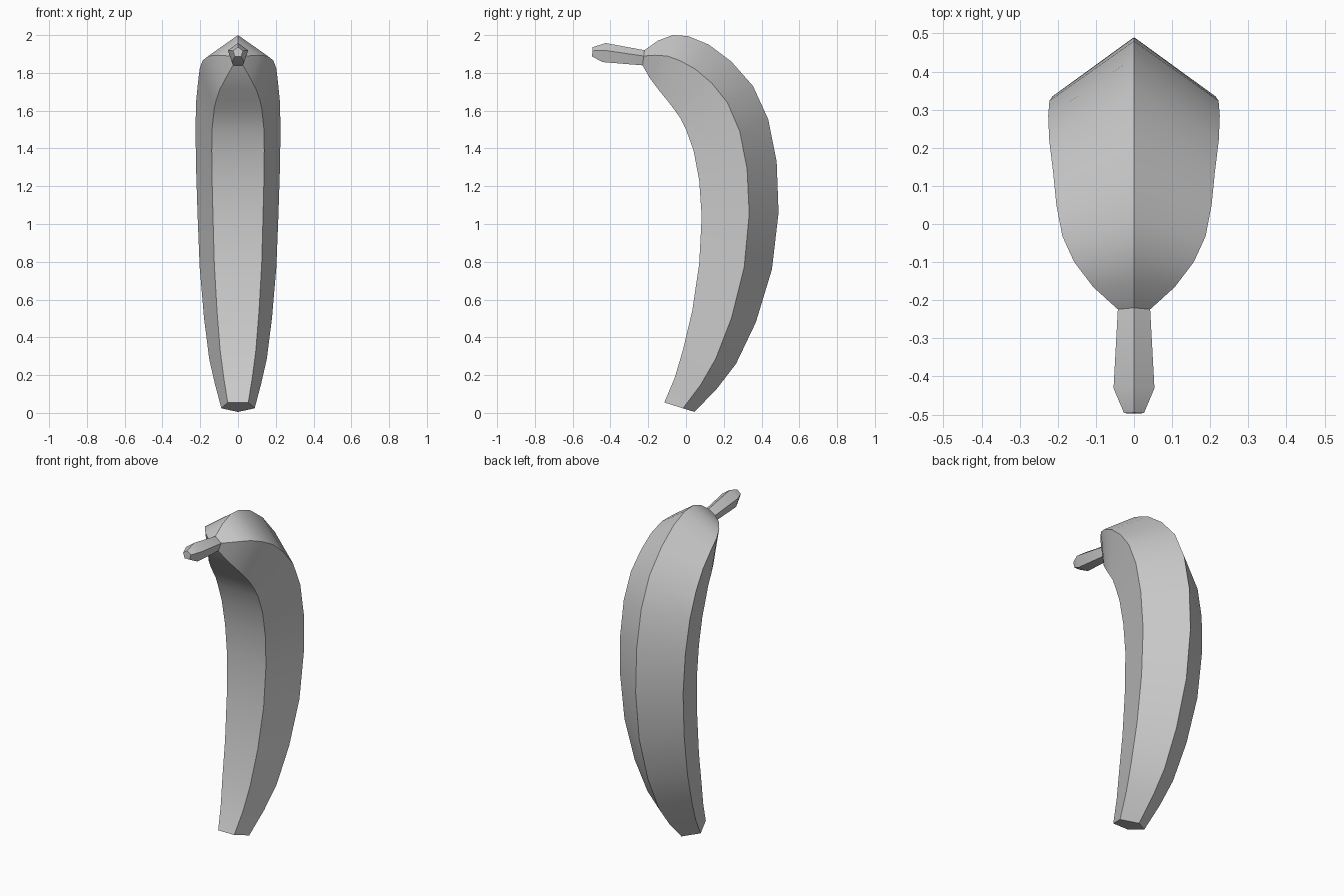
import bpy, bmesh, math
from mathutils import Vector

if "Cube" in bpy.data.objects:
    bpy.data.objects.remove(bpy.data.objects["Cube"])


def pentagon(bm, yo, zo, yi, zi):
    """Regular pentagon ring: outer ridge at (yo, zo), flat inner side at (yi, zi)."""
    outer, inner = Vector((0, yo, zo)), Vector((0, yi, zi))
    axis = (outer - inner).normalized()
    r = (outer - inner).length / (1 + math.cos(math.pi / 5))
    centre = outer - axis * r
    ring = []
    for i in range(5):
        a = math.tau * i / 5
        ring.append(bm.verts.new(centre + axis * r * math.cos(a) + Vector((r * math.sin(a), 0, 0))))
    return ring


def loft(name, sections, cap_start=False, cap_end=False):
    bm = bmesh.new()
    rings = [pentagon(bm, *s) for s in sections]
    for a, b in zip(rings, rings[1:]):
        for i in range(5):
            j = (i + 1) % 5
            bm.faces.new((a[i], a[j], b[j], b[i]))
    if cap_start:
        bm.faces.new(rings[0][::-1])
    if cap_end:
        bm.faces.new(rings[-1])
    # first side face on +x must point towards +x
    bm.faces.ensure_lookup_table()
    bm.normal_update()
    if bm.faces[0].normal.x < 0:
        bmesh.ops.reverse_faces(bm, faces=bm.faces[:])
    me = bpy.data.meshes.new(name)
    bm.to_mesh(me)
    bm.free()
    ob = bpy.data.objects.new(name, me)
    bpy.context.collection.objects.link(ob)
    bpy.ops.object.select_all(action='DESELECT')
    ob.select_set(True)
    bpy.context.view_layer.objects.active = ob
    bpy.ops.object.shade_smooth_by_angle(angle=math.radians(30))
    return ob


# Sections: outer ridge y, z, then inner side y, z
joint = (-0.22, 1.92, -0.23, 1.84)

# Curved five-sided fruit, from the blunt bottom tip up to the neck
loft("banana_fruit", [
    (0.045, 0.005, -0.115, 0.055),
    (0.165, 0.13, -0.06, 0.185),
    (0.265, 0.26, -0.017, 0.33),
    (0.37, 0.48, 0.033, 0.54),
    (0.455, 0.76, 0.07, 0.79),
    (0.49, 1.06, 0.083, 1.04),
    (0.48, 1.33, 0.07, 1.23),
    (0.435, 1.555, 0.04, 1.39),
    (0.355, 1.73, 0.0, 1.50),
    (0.24, 1.86, -0.03, 1.56),
    (0.12, 1.95, -0.065, 1.61),
    (0.01, 1.995, -0.10, 1.655),
    (-0.07, 2.0, -0.145, 1.71),
    (-0.15, 1.97, -0.19, 1.77),
    joint,
], cap_start=True)

# Stem that flares slightly and ends in a small bevelled tip
loft("banana_stem", [
    joint,
    (-0.425, 1.958, -0.44, 1.857),
    (-0.495, 1.936, -0.497, 1.886),
], cap_end=True)
